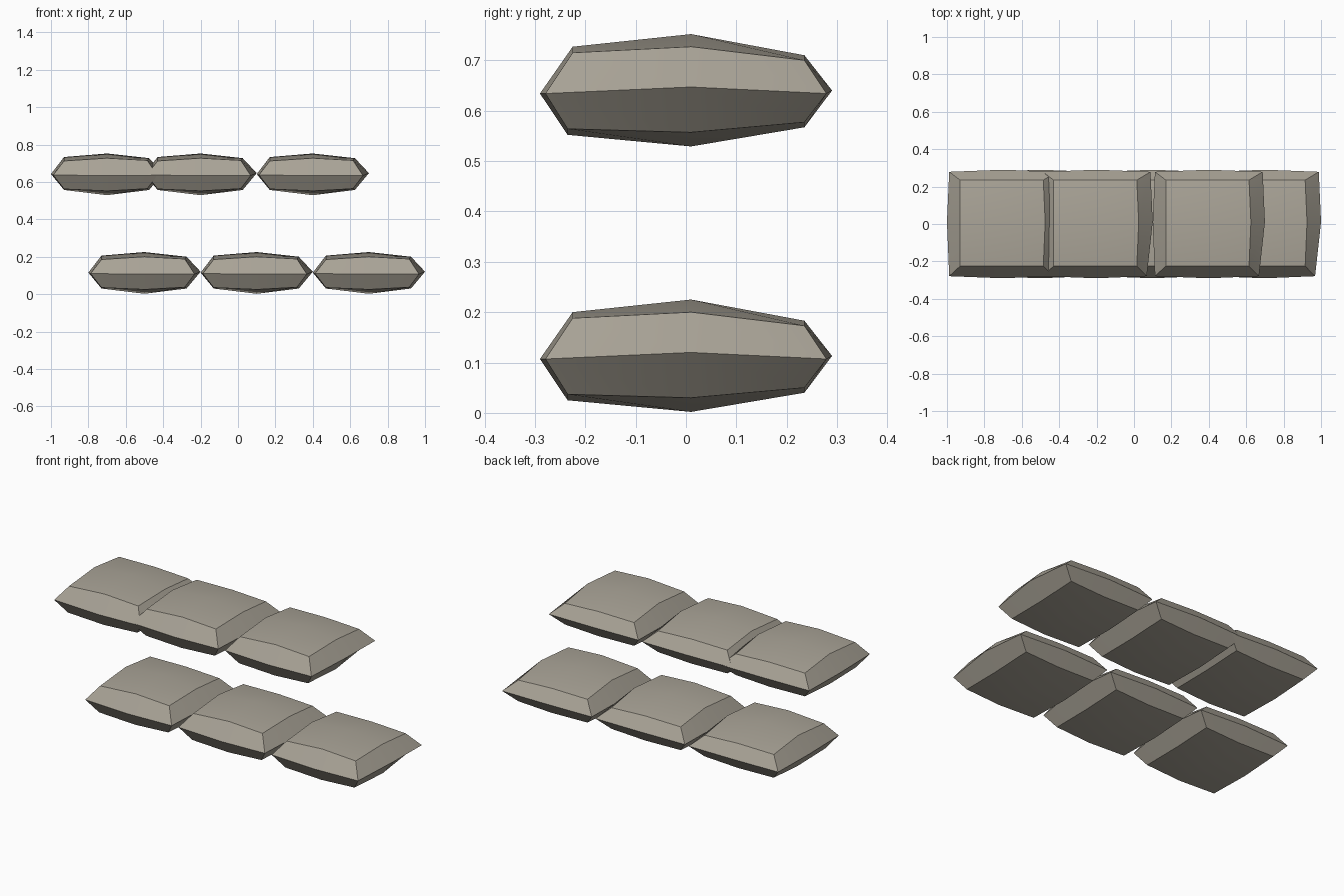
import bpy, bmesh, math

if "Cube" in bpy.data.objects:
    bpy.data.objects.remove(bpy.data.objects["Cube"])

# Height of each grid point: [left, middle, right] for front, centre, back
TOP = [[0.185, 0.200, 0.188], [0.206, 0.225, 0.200], [0.180, 0.183, 0.173]]
MID = [[0.110, 0.107, 0.107], [0.115, 0.115, 0.120], [0.110, 0.113, 0.107]]
LOW = [[0.035, 0.025, 0.037], [0.030, 0.002, 0.030], [0.045, 0.040, 0.050]]


def make_bag(name, x, z):
    """Soft bag: a 3x3x3 lattice cube with a wide seam and bulging faces."""
    bm = bmesh.new()
    bmesh.ops.create_cube(bm, size=2)
    bmesh.ops.subdivide_edges(bm, edges=bm.edges[:], cuts=1, use_grid_fill=True)
    for v in bm.verts:
        i, j, k = (round(c) for c in v.co)
        height = (LOW, MID, TOP)[k + 1][j + 1][i + 1]
        if k == 0:  # seam ring
            px = i * (0.30 if j == 0 else 0.288)
            if i == 1 and j == -1:
                px = 0.268
            py = j * (0.29 if i == 0 else 0.279)
        else:       # inset top and bottom rings
            px = (-0.23, 0.0, 0.215)[i + 1]
            if j == 0 and i:
                px += 0.01 * i if i > 0 else 0
            py = (-0.225 if k > 0 else -0.235, 0.01, 0.235)[j + 1]
        if j == 0:
            py = 0.01
        v.co = (px, py, height)
    bmesh.ops.recalc_face_normals(bm, faces=bm.faces[:])
    mesh = bpy.data.meshes.new(name)
    bm.to_mesh(mesh)
    bm.free()
    bag = bpy.data.objects.new(name, mesh)
    bag.location = (x, 0, z)
    bpy.context.collection.objects.link(bag)
    mat = bpy.data.materials.get("bag_cloth") or bpy.data.materials.new("bag_cloth")
    mat.diffuse_color = (0.40, 0.37, 0.31, 1)
    mat.use_nodes = True
    mat.node_tree.nodes["Principled BSDF"].inputs["Base Color"].default_value = mat.diffuse_color
    mesh.materials.append(mat)
    bpy.ops.object.select_all(action='DESELECT')
    bag.select_set(True)
    bpy.context.view_layer.objects.active = bag
    bpy.ops.object.shade_smooth_by_angle(angle=math.radians(30))


# Two rows of three bags
for row, z, centres in (("lower", 0.0, (-0.5, 0.1, 0.7)),
                        ("upper", 0.527, (-0.7, -0.2, 0.4))):
    for n, x in enumerate(centres):
        make_bag(f"{row}_bag_{n + 1}", x, z)
